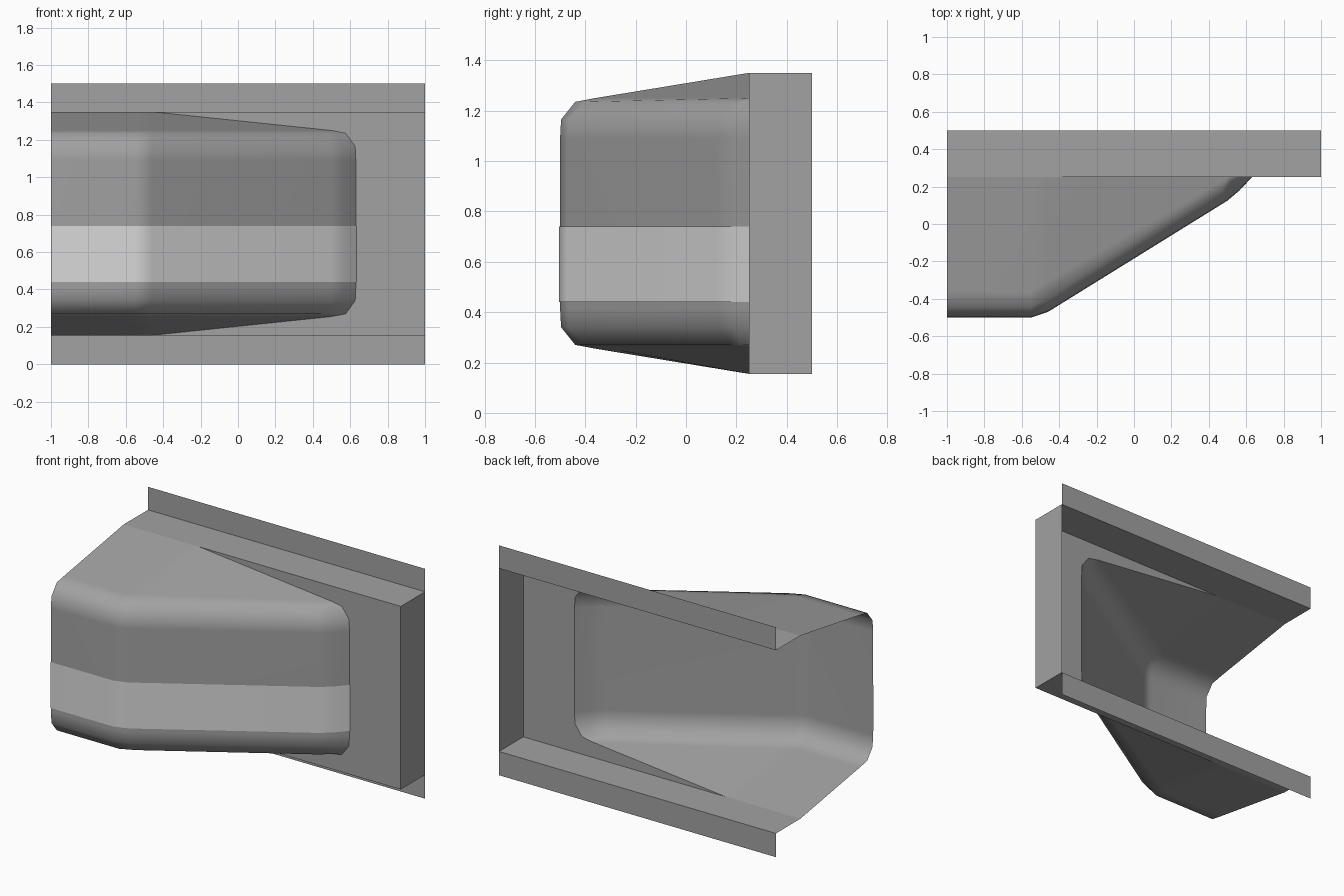
import bpy
import bmesh

cube = bpy.data.objects.get("Cube")
if cube:
    bpy.data.objects.remove(cube)

LOW, HIGH, HEIGHT = 0.155, 1.35, 1.5
WALL_Y, BACK_Y = 0.25, 0.5


def material(name, value):
    mat = bpy.data.materials.new(name)
    mat.use_nodes = True
    color = (value, value, value, 1)
    mat.diffuse_color = color
    bsdf = next(n for n in mat.node_tree.nodes if n.type == "BSDF_PRINCIPLED")
    bsdf.inputs["Base Color"].default_value = color
    return mat


grey = material("mid grey", 0.36)
pale = material("pale grey", 0.7)


def finish(name, bm, mat, smooth=False):
    bmesh.ops.remove_doubles(bm, verts=bm.verts[:], dist=0.0005)
    mesh = bpy.data.meshes.new(name)
    bm.to_mesh(mesh)
    bm.free()
    mesh.materials.append(mat)
    obj = bpy.data.objects.new(name, mesh)
    bpy.context.collection.objects.link(obj)
    if smooth:
        for poly in mesh.polygons:
            poly.use_smooth = True
        obj.modifiers.new("even_shading", "WEIGHTED_NORMAL")
    return obj


def panel(name, points):
    bm = bmesh.new()
    bm.faces.new([bm.verts.new(p) for p in points])
    return finish(name, bm, grey)


def loft(name, rows, mat, smooth=False):
    """Skin a sheet over rows of points, listed from bottom to top."""
    bm = bmesh.new()
    grid = [[bm.verts.new(p) for p in row] for row in rows]
    for a, b in zip(grid, grid[1:]):
        for i in range(len(a) - 1):
            bm.faces.new((a[i], a[i + 1], b[i + 1], b[i]))
    return finish(name, bm, mat, smooth)


def flip(row):
    return [(x, y, LOW + HIGH - z) for x, y, z in row]


def bay_row(z, d):
    """Plan outline of the bay at height z, moved inward by d."""
    return [(-1, -0.5 + d, z),
            (-0.55, -0.5 + d, z),
            (-0.46, -0.47 + 1.18 * d, z),
            (0.5 - 0.525 * d, 0.125 + 0.85 * d, z),
            (0.565 - 0.66 * d, 0.18 + 0.75 * d, z),
            (0.63 - 0.9 * d, WALL_Y, z)]


# Projecting bay: upper half rows, mirrored for the lower half
tip = (0.5, WALL_Y, 1.25)
shoulder = bay_row(1.25, 0.14)[:3] + [tip] * 3
roof_edge = [(x, WALL_Y, HIGH) for x in (-1, -0.53, -0.46)] + [tip] * 3
upper = [bay_row(1.09, 0), bay_row(1.165, 0.004), bay_row(1.235, 0.06),
         shoulder, roof_edge]
rows = [flip(r) for r in reversed(upper)] + upper
loft("bay_shell", rows, grey, smooth=True)

# Pale band on the outside of the bay
loft("bay_stripe", [bay_row(0.44, -0.004), bay_row(0.74, -0.004)], pale, smooth=True)

# Wall around the bay opening
edge = [roof_edge[2], tip] + [r[-1] for r in reversed(upper[:3])]
panel("wall_panel", flip(edge) [:1] + [(1, WALL_Y, LOW), (1, WALL_Y, HIGH)]
      + edge + flip(edge)[:0:-1])

# Top and bottom ledges with their back flanges
top_profile = [(WALL_Y, HIGH), (BACK_Y, HIGH), (BACK_Y, HEIGHT)]
bottom_profile = [(BACK_Y, 0), (BACK_Y, LOW), (WALL_Y, LOW)]
for name, profile in (("top_ledge", top_profile), ("bottom_ledge", bottom_profile)):
    loft(name, [[(-1, y, z), (1, y, z)] for y, z in profile], grey)

# Closed left end
panel("end_panel", [(1, WALL_Y, LOW), (1, BACK_Y, LOW),
                    (1, BACK_Y, HIGH), (1, WALL_Y, HIGH)])
